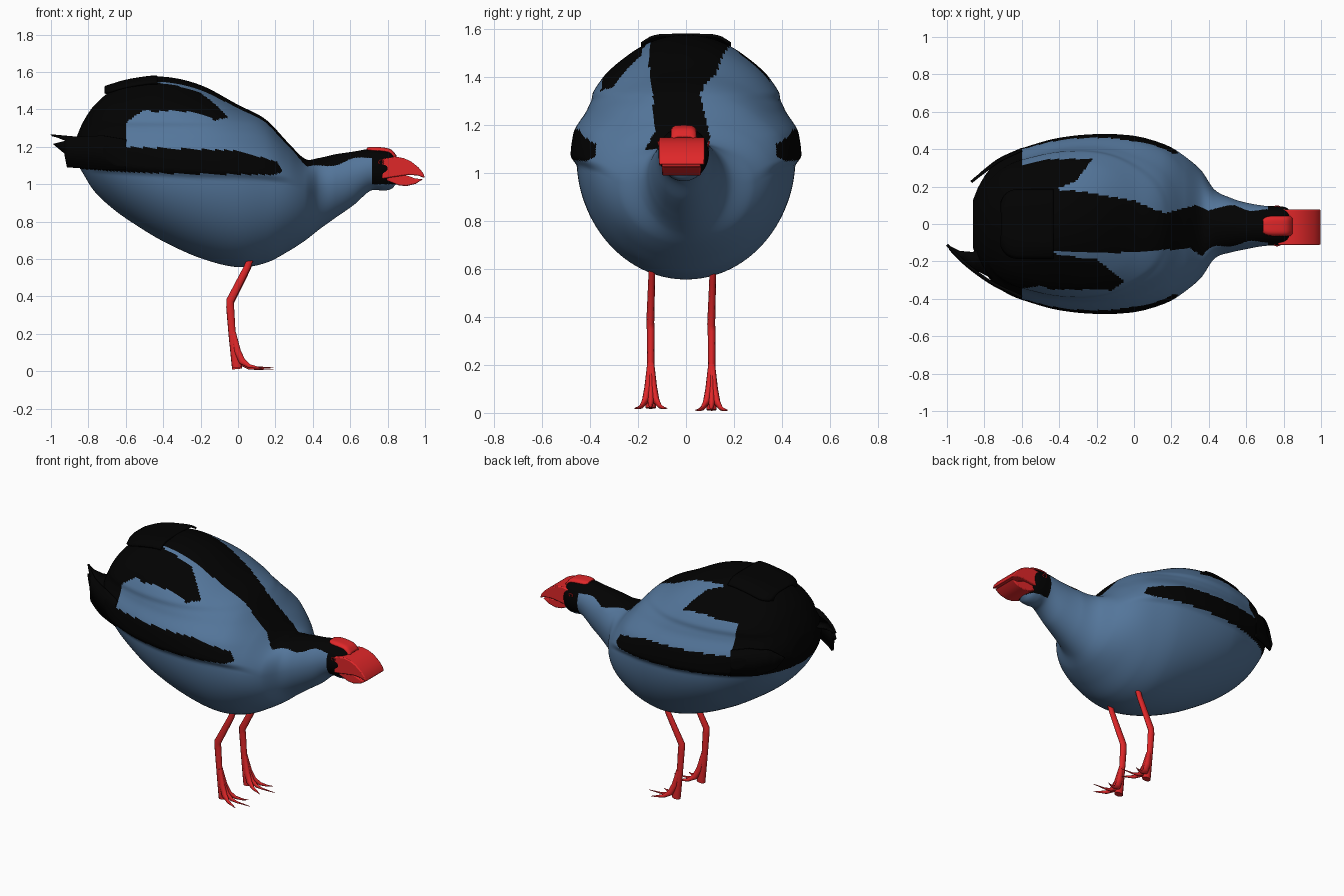
import bpy, bmesh, math
from mathutils import Vector

if "Cube" in bpy.data.objects:
    bpy.data.objects.remove(bpy.data.objects["Cube"])


def material(name, rgb):
    m = bpy.data.materials.new(name)
    m.diffuse_color = (*rgb, 1)
    m.use_nodes = True
    m.node_tree.nodes["Principled BSDF"].inputs["Base Color"].default_value = m.diffuse_color
    return m


BLUE = material("slate_blue", (0.088, 0.18, 0.325))
BLACK = material("black", (0.0006, 0.0006, 0.0006))
RED = material("red", (0.74, 0.02, 0.022))


def make(name, verts, faces, mats, angle=40):
    me = bpy.data.meshes.new(name)
    me.from_pydata(verts, [], faces)
    for m in mats:
        me.materials.append(m)
    bm = bmesh.new()
    bm.from_mesh(me)
    bmesh.ops.recalc_face_normals(bm, faces=bm.faces)
    bm.to_mesh(me)
    bm.free()
    ob = bpy.data.objects.new(name, me)
    bpy.context.collection.objects.link(ob)
    bpy.ops.object.select_all(action='DESELECT')
    bpy.context.view_layer.objects.active = ob
    ob.select_set(True)
    bpy.ops.object.shade_smooth_by_angle(angle=math.radians(angle))
    return ob


def curve(xs, ys, x):
    """Smooth interpolation through points, clamped at the ends."""
    if x <= xs[0]:
        return ys[0]
    if x >= xs[-1]:
        return ys[-1]
    i = max(k for k in range(len(xs) - 1) if xs[k] <= x)
    def slope(k):
        a, b = max(k - 1, 0), min(k + 1, len(xs) - 1)
        return (ys[b] - ys[a]) / (xs[b] - xs[a])
    h = xs[i + 1] - xs[i]
    t = (x - xs[i]) / h
    return ((2*t**3 - 3*t*t + 1) * ys[i] + (t**3 - 2*t*t + t) * h * slope(i)
            + (3*t*t - 2*t**3) * ys[i + 1] + (t**3 - t*t) * h * slope(i + 1))


def step(a, b, v):
    t = min(max((v - a) / (b - a), 0), 1)
    return t * t * (3 - 2 * t)


def inside(poly, x, y):
    hit = False
    for (x1, y1), (x2, y2) in zip(poly, poly[1:] + poly[:1]):
        if (y1 > y) != (y2 > y) and x < (x2 - x1) * (y - y1) / (y2 - y1) + x1:
            hit = not hit
    return hit


# Body, neck and head stations along x: top, bottom, widest height, half width
SX = [-.86, -.83, -.77, -.67, -.55, -.40, -.20, 0, .15, .27, .36, .43, .52, .62, .71, .78, .82, .845]
ZT = [1.26, 1.33, 1.42, 1.505, 1.555, 1.575, 1.53, 1.425, 1.345, 1.22, 1.135, 1.14, 1.16, 1.175, 1.19, 1.187, 1.175, 1.145]
ZB = [1.11, 1.06, .965, .87, .785, .695, .605, .557, .58, .642, .70, .755, .82, .89, .966, .966, .975, 1.0]
ZM = [1.18, 1.18, 1.18, 1.16, 1.12, 1.08, 1.06, 1.04, 1.01, .98, .96, .97, 1.0, 1.04, 1.08, 1.085, 1.085, 1.08]
HW = [.13, .20, .28, .35, .395, .435, .455, .447, .41, .36, .285, .185, .145, .12, .106, .104, .095, .065]


def section(x):
    return [curve(SX, t, x) for t in (ZT, ZB, ZM, HW)]


def body_ring(x, n):
    zt, zb, zm, w = section(x)
    # folded wing bulge with a crisp lower edge
    low = curve([-.85, -.3, .25, .45], [1.06, 1.03, 1.0, .9], x)
    fade = step(-.86, -.7, x) * (1 - step(.15, .4, x))
    ring = []
    for j in range(n):
        s, c = math.sin(2 * math.pi * j / n), math.cos(2 * math.pi * j / n)
        z = zm + s * (zt - zm if s > 0 else zm - zb)
        bulge = .026 * fade * step(low, low + .05, z) * (1 - step(low + .14, low + .24, z))
        bulge += .012 * fade * step(1.3, 1.34, z) * (1 - step(1.4, 1.5, z))
        y = c * w + math.copysign(bulge, c) * min(1, abs(c) * 4)
        ring.append((x, y - .01 * step(.4, .6, x), z))
    return ring


NX, NA = 280, 240
verts, faces = [], []
for i in range(NX + 1):
    verts += body_ring(SX[0] + (SX[-1] - SX[0]) * i / NX, NA)
for i in range(NX):
    for j in range(NA):
        k = (j + 1) % NA
        faces.append((i*NA + j, i*NA + k, (i+1)*NA + k, (i+1)*NA + j))
faces += [tuple(range(NA)), tuple(range(NX*NA, (NX+1)*NA))]
body = make("body_neck_and_head", verts, faces, [BLUE, BLACK], 60)

# Plumage markings, as outlines seen from above and from the side
REAR_NEAR = [(-.95, .01), (-.95, -.5), (-.6, -.5), (-.6, -.345), (-.5, -.33), (-.44, -.35), (-.31, -.35),
             (-.12, -.355), (-.05, -.305), (-.2, -.19), (-.41, -.165), (-.45, -.14), (-.45, .01)]
REAR_FAR = [(-.95, -.01), (-.95, .5), (-.6, .5), (-.6, .31), (-.475, .345), (-.22, .35),
            (-.31, .23), (-.385, .2), (-.45, .17), (-.45, -.01)]
STRIPE = [(-.5, .19), (-.29, .175), (0, .125), (.1, .08), (.17, .06), (.33, .1), (.4, .07), (.5, .1),
          (.73, .1), (.73, -.12), (.5, -.13), (.36, -.17), (.3, -.13), (-.1, -.155), (-.5, -.135)]
BAND = [(-.95, 1.09), (-.6, 1.065), (-.3, 1.055), (.2, 1.05), (.24, 1.07), (.21, 1.12),
        (0, 1.18), (-.6, 1.2), (-.95, 1.21)]
for p in body.data.polygons:
    x, y, z = p.center
    zm = curve(SX, ZM, x)
    neck_low = curve([.3, .36, .52, .62, .72], [1.0, 1.09, 1.1, 1.14, 1.14], x)
    black = (inside(BAND, x, z) or (x < -.6 and z > 1.1)
             or (z > zm + .03 and inside(REAR_NEAR if y < 0 else REAR_FAR, x, y))
             or (z > max(zm, neck_low) and inside(STRIPE, x, y))
             or (x > .715 and z > 1.0))
    p.material_index = int(black)


def top_z(x, y):
    zt, zb, zm, w = section(x)
    return zm + (zt - zm) * math.sqrt(max(0, 1 - (y / w) ** 2))


def plate(name, x0, x1, half, height, mat, thick, yc=0, n=20):
    """Curved plate that rests on the back, its long edges meeting the body."""
    vs, fs = [], []
    for i in range(n + 1):
        x = x0 + (x1 - x0) * i / n
        u = 2 * i / n - 1
        for j in range(n + 1):
            v = 2 * j / n - 1
            y = v * half * (math.sqrt(1 - .6 * u**4) if u < 0 else 1)
            edge = max(top_z(x, y) + .002, height(x) - .035)
            vs.append((x, y + yc, height(x) * (1 - v**4) + edge * v**4))
    for i in range(n):
        for j in range(n):
            a = i * (n + 1) + j
            fs.append((a, a + 1, a + n + 2, a + n + 1))
    ob = make(name, vs, fs, [mat])
    s = ob.modifiers.new("thickness", 'SOLIDIFY')
    s.thickness, s.offset = thick, 0
    return ob


# Overhanging back feathers and the red forehead shield
plate("back_feathers", -.71, -.43, .185,
      lambda x: curve([-.71, -.6, -.47, -.43], [1.52, 1.553, 1.574, 1.574], x), BLACK, .012)
plate("forehead_shield", .69, .845, .05, lambda x: section(x)[0] + .005, RED, .008, -.01)


def wing_tip(name, outline, xs, ys):
    """Feather sheet cut in side view and bent inward towards the tail."""
    bm = bmesh.new()
    bm.faces.new([bm.verts.new((x, 0, z)) for x, z in outline])
    for k in range(16):
        geom = bm.verts[:] + bm.edges[:] + bm.faces[:]
        bmesh.ops.bisect_plane(bm, geom=geom, plane_co=(-.98 + .025 * k, 0, 0), plane_no=(1, 0, 0))
    bmesh.ops.triangulate(bm, faces=bm.faces[:])
    for v in bm.verts:
        v.co.y = curve(xs, ys, v.co.x) - math.copysign(.12, ys[0]) * max(0, v.co.z - 1.2)
    bm.verts.index_update()
    ob = make(name, [v.co[:] for v in bm.verts], [[v.index for v in f.verts] for f in bm.faces], [BLACK])
    bm.free()
    s = ob.modifiers.new("thickness", 'SOLIDIFY')
    s.thickness, s.offset = .014, 0


wing_tip("near_wing_tip",
         [(-.6, 1.075), (-.75, 1.08), (-.91, 1.09), (-.925, 1.165), (-.985, 1.215), (-.92, 1.232),
          (-1.0, 1.265), (-.87, 1.255), (-.72, 1.26), (-.6, 1.24)],
         [-1, -.93, -.86, -.75, -.6], [-.118, -.19, -.25, -.325, -.395])
wing_tip("far_wing_tip",
         [(-.6, 1.075), (-.75, 1.09), (-.83, 1.13), (-.87, 1.2), (-.8, 1.25), (-.7, 1.26), (-.6, 1.24)],
         [-.87, -.8, -.72, -.6], [.225, .285, .345, .40])

# Tail feather joining the near wing tip to the rump
tail = make("tail_feather",
            [(-.997, -.112, 1.262), (-.93, -.185, 1.245), (-.86, -.24, 1.24), (-.76, -.29, 1.24),
             (-.78, -.12, 1.25), (-.865, -.15, 1.25), (-.93, -.145, 1.256)],
            [(0, 1, 6), (1, 2, 5, 6), (2, 3, 4, 5)], [BLACK])
mod = tail.modifiers.new("thickness", 'SOLIDIFY')
mod.thickness, mod.offset = .01, 0


def slab(name, profile, y0, y1):
    """Side profile extruded across y with a soft bevel."""
    n = len(profile)
    vs = [(x, y, z) for y in (y0, y1) for x, z in profile]
    fs = [tuple(range(n)), tuple(range(n, 2 * n))]
    fs += [(i, (i + 1) % n, (i + 1) % n + n, i + n) for i in range(n)]
    ob = make(name, vs, fs, [RED], 35)
    b = ob.modifiers.new("bevel", 'BEVEL')
    b.width, b.segments = .006, 2


# Open beak
slab("upper_beak", [(.77, 1.03), (.77, 1.135), (.84, 1.148), (.885, 1.14), (.925, 1.122), (.965, 1.09),
                    (.99, 1.06), (1.0, 1.033), (.96, 1.047), (.91, 1.05)], -.112, .078)
slab("lower_beak", [(.77, 1.05), (.9, 1.048), (.95, 1.03), (.99, 1.028), (.95, 1.002), (.9, .99),
                    (.86, .994), (.8, 1.018)], -.1, .062)

# Eye rings
for side, name in ((-1, "near_eye_ring"), (1, "far_eye_ring")):
    zt, zb, zm, w = section(.765)
    y = side * (w * math.sqrt(1 - ((1.118 - zm) / (zt - zm)) ** 2) + .003) - .01
    bpy.ops.mesh.primitive_torus_add(major_radius=.0125, minor_radius=.0035, major_segments=24,
                                     minor_segments=8, location=(.765, y, 1.118),
                                     rotation=(math.pi / 2 + side * -.3, 0, 0))
    bpy.context.object.name = name
    bpy.context.object.data.materials.append(RED)


def tube(path, n=10):
    """Verts and faces of a tapered tube; path holds (x, y, z, radius)."""
    vs, fs = [], []
    pts = [Vector(p[:3]) for p in path]
    for i, p in enumerate(pts):
        d = (pts[min(i + 1, len(pts) - 1)] - pts[max(i - 1, 0)]).normalized()
        side = Vector((0, 1, 0))
        side = (side - d * side.dot(d)).normalized()
        up = d.cross(side)
        for j in range(n):
            a = 2 * math.pi * j / n
            vs.append(tuple(p + (side * math.cos(a) * .75 + up * math.sin(a)) * path[i][3]))
    for i in range(len(pts) - 1):
        fs += [(i*n + j, i*n + (j+1) % n, (i+1)*n + (j+1) % n, (i+1)*n + j) for j in range(n)]
    fs += [tuple(range(n)), tuple(range((len(pts) - 1) * n, len(pts) * n))]
    return vs, fs


# Legs, each with a shank and three forward toes that fan out of it
for name, y, lift in (("near_leg", -.147, .008), ("far_leg", .107, 0)):
    parts = [tube([(.075, y + .006, .62, .019), (.05, y + .004, .55, .019), (-.042, y - .002, .37, .022),
                   (-.042, y, .34, .022), (-.032, y, .2, .02), (-.01, y, .06, .028), (-.005, y, .012, .028)])]
    for s, reach in ((-1, .13), (0, .19), (1, .13)):
        parts.append(tube([(-.025, y + s * .004, .2, .014), (-.003, y + s * .012, .1, .019),
                           (.022, y + s * .022, .045, .019), (.06, y + s * .038, .02, .011),
                           (.1, y + s * .052, .013, .006), (reach, y + s * .068, .011, .0015)]))
    vs, fs = [], []
    for v, f in parts:
        fs += [tuple(i + len(vs) for i in q) for q in f]
        vs += v
    vs = [(x, yy, max(z, 0) + lift) for x, yy, z in vs]
    make(name, vs, fs, [RED], 50)
